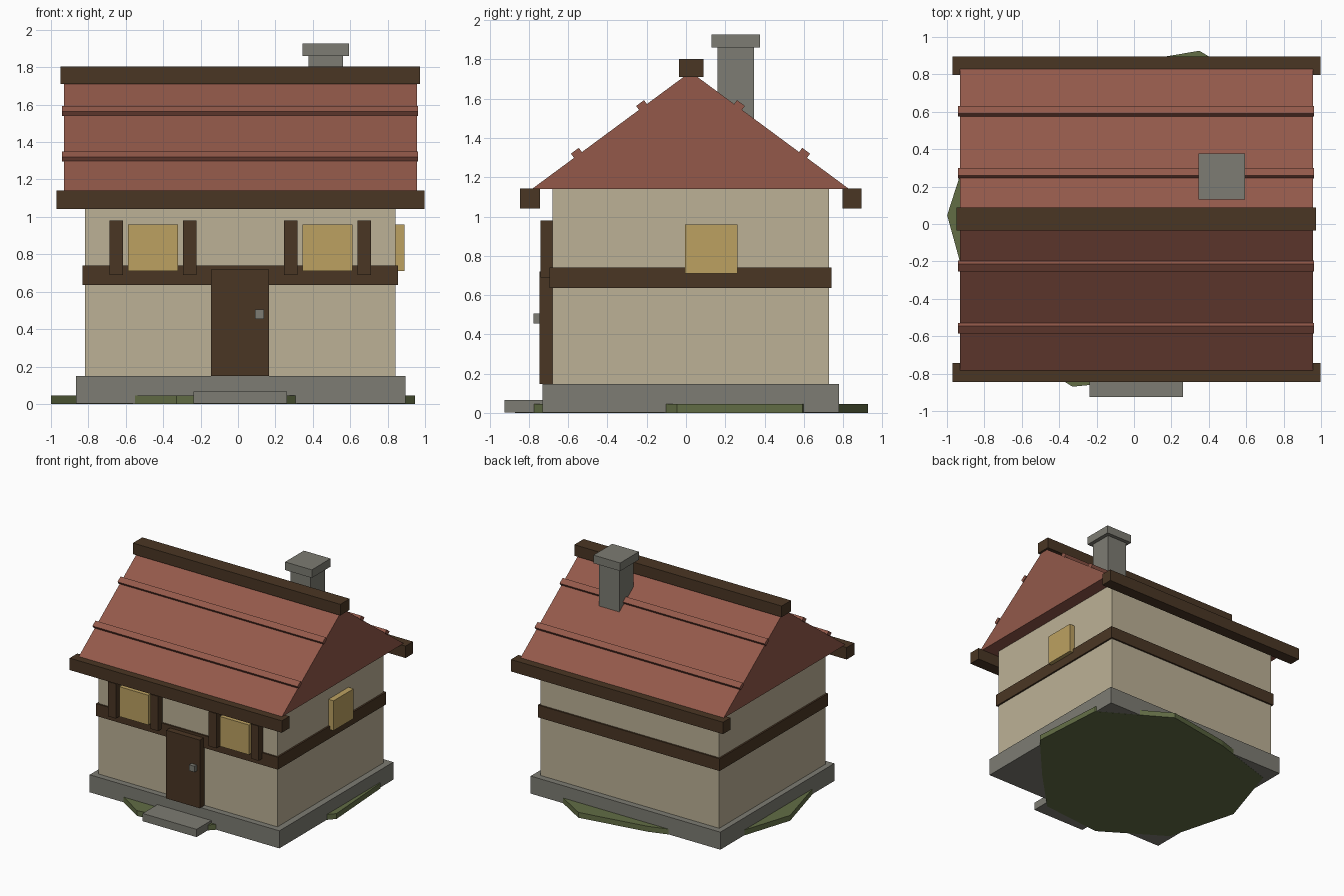
import bpy, bmesh, math

if "Cube" in bpy.data.objects:
    bpy.data.objects.remove(bpy.data.objects["Cube"])


def material(name, r, g, b):
    def lin(c):
        c /= 255
        return c / 12.92 if c < 0.04045 else ((c + 0.055) / 1.055) ** 2.4
    m = bpy.data.materials.new(name)
    m.diffuse_color = (lin(r), lin(g), lin(b), 1)
    m.use_nodes = True
    m.node_tree.nodes["Principled BSDF"].inputs["Base Color"].default_value = m.diffuse_color
    return m


PLASTER = material("cream_plaster", 188, 177, 150)
TILE = material("red_tile", 147, 89, 74)
WOOD = material("dark_wood", 74, 54, 36)
STONE = material("grey_stone", 125, 124, 115)
GLASS = material("yellow_glass", 188, 161, 97)
GRASS = material("green_grass", 98, 109, 69)


def finish(name, bm, mat):
    bmesh.ops.recalc_face_normals(bm, faces=bm.faces)
    me = bpy.data.meshes.new(name)
    bm.to_mesh(me)
    bm.free()
    me.materials.append(mat)
    ob = bpy.data.objects.new(name, me)
    bpy.context.collection.objects.link(ob)
    return ob


def box(name, x, y, z, mat):
    """Axis-aligned box from (min, max) ranges."""
    bm = bmesh.new()
    bmesh.ops.create_cube(bm, size=1)
    for v in bm.verts:
        for i, (a, b) in enumerate((x, y, z)):
            v.co[i] = a if v.co[i] < 0 else b
    return finish(name, bm, mat)


def prism(name, points, offset, mat):
    """Extrude a closed polygon by an offset vector."""
    bm = bmesh.new()
    face = bm.faces.new([bm.verts.new(p) for p in points])
    ext = bmesh.ops.extrude_face_region(bm, geom=[face], use_keep_orig=True)
    verts = [g for g in ext["geom"] if isinstance(g, bmesh.types.BMVert)]
    bmesh.ops.translate(bm, verts=verts, vec=offset)
    return finish(name, bm, mat)


# Grass patch: uneven ten-sided disc
radii = [0.99, 0.86, 1.033, 1.0, 1.0, 0.93, 0.845, 0.734, 0.947, 1.082]
outline = []
for i, r in enumerate(radii):
    a = math.radians(69.3 + 36 * i)
    outline.append((r * math.cos(a), r * math.sin(a), 0))
prism("grass_patch", outline, (0, 0, 0.045), GRASS)

# Stone footing and step
box("footing", (-0.865, 0.895), (-0.73, 0.78), (0.001, 0.148), STONE)
box("front_step", (-0.237, 0.263), (-0.925, -0.68), (0.001, 0.066), STONE)

# Walls, corner posts and the belt beam
WX, WY = (-0.818, 0.842), (-0.68, 0.728)
box("walls", WX, WY, (0.148, 1.14), PLASTER)
for sx, px in (("left", (WX[0] + 0.001, WX[0] + 0.08)), ("right", (WX[1] - 0.08, WX[1] - 0.001))):
    for sy, py in (("front", (WY[0] + 0.001, WY[0] + 0.08)), ("back", (WY[1] - 0.08, WY[1] - 0.001))):
        box(f"corner_post_{sy}_{sx}", px, py, (0.15, 1.138), WOOD)
box("belt_beam", (-0.832, 0.856), (-0.694, 0.742), (0.637, 0.74), WOOD)

# Door and knob
box("door", (-0.145, 0.167), (-0.745, -0.67), (0.148, 0.72), WOOD)
box("door_knob", (0.09, 0.14), (-0.776, -0.74), (0.455, 0.505), STONE)

# Windows with side frames
for side, cx in (("left", -0.455), ("right", 0.478)):
    box(f"front_window_{side}", (cx - 0.134, cx + 0.134), (-0.73, -0.67), (0.71, 0.96), GLASS)
    for k in (-1, 1):
        fx = cx + k * 0.196
        box(f"window_frame_{side}", (fx - 0.036, fx + 0.036), (-0.741, -0.67), (0.69, 0.98), WOOD)
box("side_window", (0.83, 0.89), (-0.005, 0.262), (0.71, 0.96), GLASS)

# Roof prism
CY, HALF, EAVE, TOP = 0.023, 0.808, 1.14, 1.737
prism("roof", [(-0.93, CY - HALF, EAVE), (-0.93, CY + HALF, EAVE), (-0.93, CY, TOP)],
      (1.886, 0, 0), TILE)

# Tile battens, tilted to the slope
slope = math.atan2(TOP - EAVE, HALF)
c, s = math.cos(slope), math.sin(slope)
for k, side in ((-1, "front"), (1, "back")):
    for d, z in ((0.248, 1.566), (0.58, 1.323)):
        pts = [(-0.94, CY + k * (d + u * c + w * s), z - u * s + w * c)
               for u, w in ((-0.025, -0.015), (0.025, -0.015), (0.025, 0.015), (-0.025, 0.015))]
        prism(f"roof_batten_{side}", pts, (1.903, 0, 0), TILE)

# Ridge and eave beams
box("ridge_beam", (-0.95, 0.974), (-0.035, 0.089), (1.71, 1.803), WOOD)
box("eave_beam_front", (-0.97, 0.998), (-0.845, -0.744), (1.042, 1.142), WOOD)
box("eave_beam_back", (-0.97, 0.998), (0.796, 0.895), (1.042, 1.142), WOOD)

# Chimney
box("chimney_stack", (0.376, 0.562), (0.16, 0.347), (1.4, 1.862), STONE)
box("chimney_cap", (0.346, 0.594), (0.13, 0.378), (1.86, 1.928), STONE)
